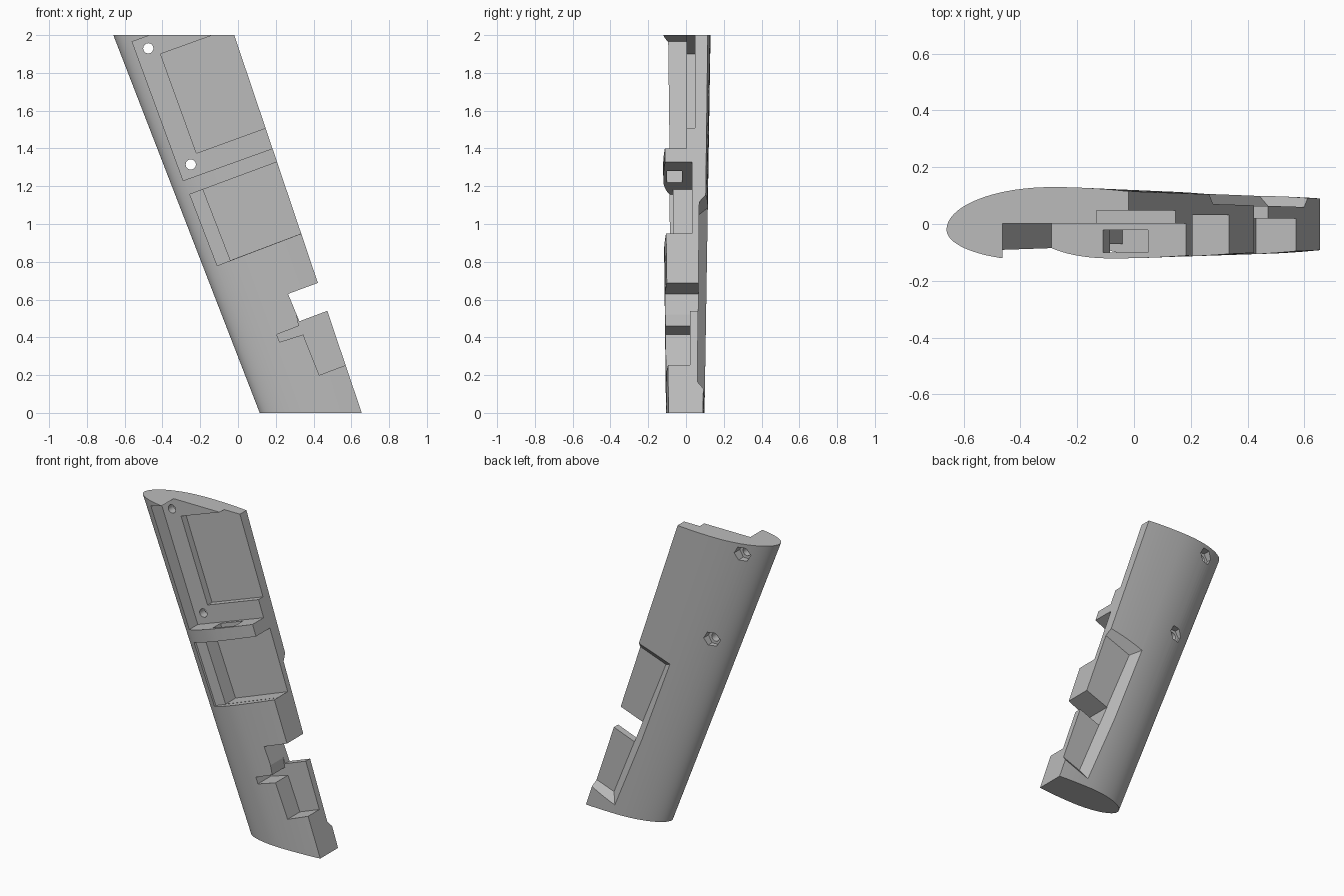
import bpy, bmesh, math
from mathutils import Vector

cube = bpy.data.objects.get("Cube")
if cube:
    bpy.data.objects.remove(cube, do_unlink=True)

grey = bpy.data.materials.new("plain_grey")
grey.use_nodes = True
COLOUR = (0.5, 0.5, 0.5, 1)
grey.diffuse_color = COLOUR
grey.node_tree.nodes["Principled BSDF"].inputs["Base Color"].default_value = COLOUR

ACROSS = Vector((1, 0.362))      # direction of the slanted ledges in x, z


def loft(name, ring_a, ring_b):
    """Closed solid between two rings with matching points."""
    bm = bmesh.new()
    a = [bm.verts.new(p) for p in ring_a]
    b = [bm.verts.new(p) for p in ring_b]
    n = len(a)
    bm.faces.new(a)
    bm.faces.new(b[::-1])
    for i in range(n):
        j = (i + 1) % n
        bm.faces.new((a[j], a[i], b[i], b[j]))
    bmesh.ops.recalc_face_normals(bm, faces=bm.faces)
    mesh = bpy.data.meshes.new(name)
    bm.to_mesh(mesh)
    bm.free()
    mesh.materials.append(grey)
    ob = bpy.data.objects.new(name, mesh)
    bpy.context.collection.objects.link(ob)
    return ob


def prism(name, points, y0, y1):
    return loft(name, [(x, y0, z) for x, z in points], [(x, y1, z) for x, z in points])


def disc(cx, cz, r, n):
    return [(cx + r * math.cos(math.tau * i / n), cz + r * math.sin(math.tau * i / n))
            for i in range(n)]


def beyond(x, z, d=0.3):
    """Point moved along the ledge direction, past the open edge."""
    return (x + ACROSS.x * d, z + ACROSS.y * d)


def section(x0, x1, z, back, front, back_edge, front_edge, n=28):
    """Rounded on the right side, cut flat on the left side."""
    def side(peak, edge, mid, t):
        if t < mid:
            return -0.02 + (peak + 0.02) * math.sqrt(max(0, 1 - (1 - t / mid) ** 2))
        return peak + (edge - peak) * ((t - mid) / (1 - mid)) ** 2
    ts = [1 - math.cos(math.pi / 2 * i / n) for i in range(n + 1)]
    pts = [(x0 + (x1 - x0) * t, side(back, back_edge, 0.58, t), z) for t in ts]
    pts += [(x0 + (x1 - x0) * t, side(front, front_edge, 0.5, t), z) for t in ts[:0:-1]]
    return pts


# Slanted, tapering grip half
body = loft("grip_body",
            section(0.115, 0.655, 0, 0.098, -0.106, 0.09, -0.092),
            section(-0.66, -0.02, 2, 0.13, -0.129, 0.115, -0.12))

cutters = [
    # Upper pocket and its deeper bay
    prism("upper_pocket", [(-0.56, 1.965), (-0.29, 1.23), beyond(0.185, 1.4),
                           beyond(-0.02, 2.16)], -0.3, 0.002),
    prism("upper_bay", [(-0.41, 1.9), (-0.22, 1.375), beyond(0.15, 1.51),
                        beyond(-0.02, 2.04)], -0.3, 0.048),
    # Middle pocket and its deeper bay
    prism("middle_pocket", [(-0.255, 1.157), (-0.11, 0.78), beyond(0.335, 0.955),
                            beyond(0.205, 1.33)], -0.3, -0.07),
    prism("middle_bay", [(-0.185, 1.183), (-0.04, 0.808), beyond(0.335, 0.955),
                         beyond(0.205, 1.33)], -0.3, 0.032),
    # Square passage through the rib between the pockets
    prism("rib_passage", [(-0.12, 1.324), (0.04, 1.381), (0.085, 1.251), (-0.075, 1.194)],
          -0.1, -0.022),
    # Lower pocket with its side slot
    prism("lower_pocket", [(0.205, 0.415), (0.322, 0.46), (0.31, 0.52), beyond(0.47, 0.57),
                           beyond(0.575, 0.26), (0.43, 0.2), (0.345, 0.415), (0.22, 0.375)],
          -0.3, 0.02),
    # Notch right through the edge
    prism("edge_notch", [(0.265, 0.63), (0.325, 0.485), beyond(0.475, 0.545),
                         beyond(0.425, 0.69)], -0.3, 0.3),
]

# Screw holes with hexagonal nut seats at the back
for cx, cz in ((-0.475, 1.93), (-0.25, 1.315)):
    cutters.append(prism("screw_hole", disc(cx, cz, 0.027, 24), -0.3, 0.3))
    cutters.append(prism("nut_seat", disc(cx, cz, 0.05, 6), 0.055, 0.3))

# Recess with sloping sides at the back
floor = [(0.095, 1.05), beyond(0.27, 1.115), beyond(0.61, 0.17), (0.475, 0.12)]
rim = [(-0.025, 1.12), beyond(0.23, 1.215), beyond(0.645, 0.07), (0.4, -0.02)]
cutters.append(loft("back_recess",
                    [(x, 0.058 + 0.011 * z, z) for x, z in floor],
                    [(x, 0.148 + 0.011 * z, z) for x, z in rim]))

# Carve each shape out of the body
bpy.context.view_layer.objects.active = body
for cutter in cutters:
    cutter.hide_render = True
    mod = body.modifiers.new(cutter.name, 'BOOLEAN')
    mod.operation = 'DIFFERENCE'
    mod.solver = 'EXACT'
    mod.object = cutter
    bpy.ops.object.modifier_apply(modifier=mod.name)
    bpy.data.objects.remove(cutter, do_unlink=True)

bpy.ops.object.select_all(action='DESELECT')
body.select_set(True)
bpy.ops.object.shade_smooth_by_angle(angle=math.radians(25))
